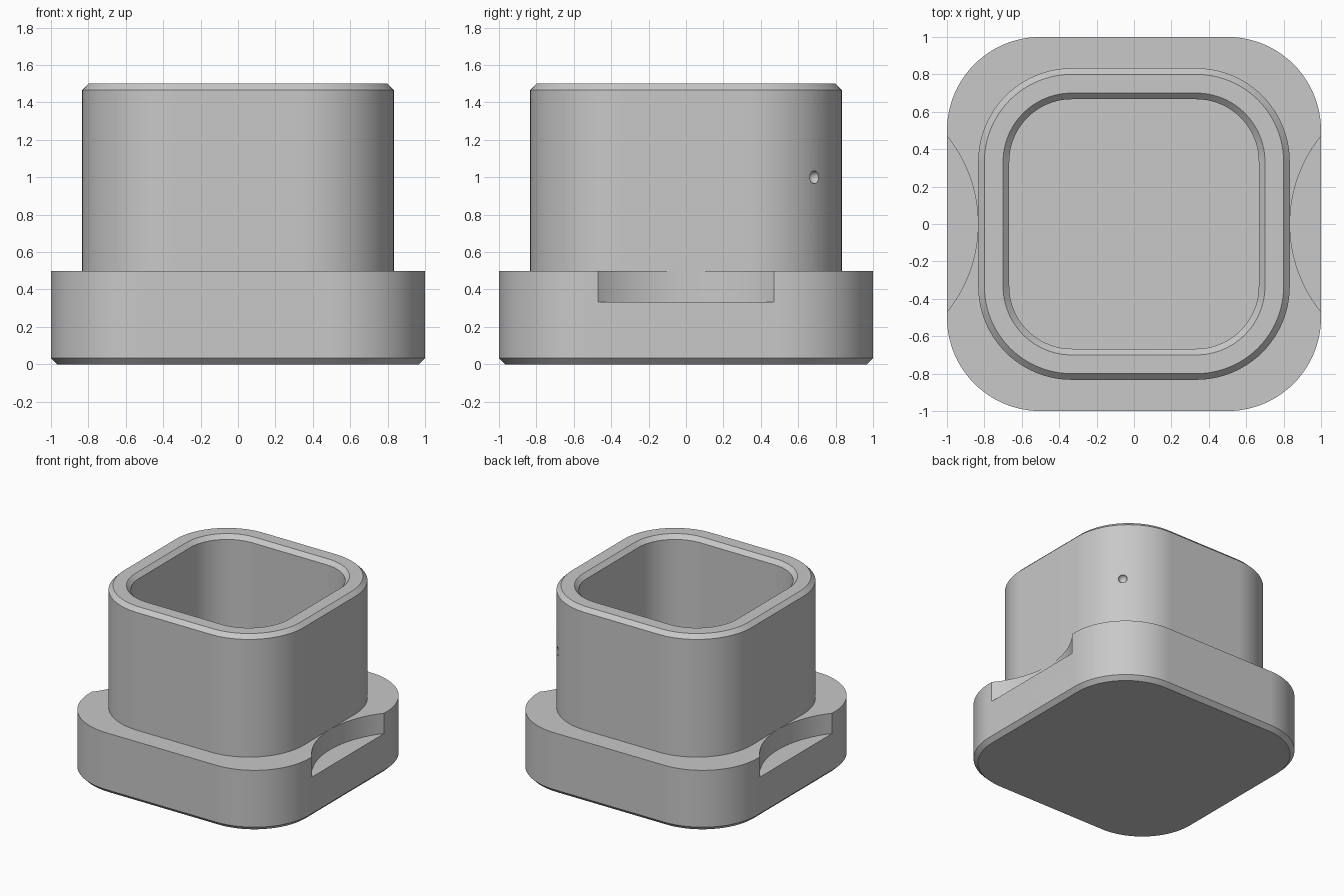
import bpy, bmesh, math
from mathutils import Matrix

cube = bpy.data.objects.get("Cube")
if cube:
    bpy.data.objects.remove(cube, do_unlink=True)

BASE, TOWER, CAVITY = 1.0, 0.833, 0.667   # half widths
CHAMFER = 0.033
BASE_TOP, TOP, FLOOR = 0.5, 1.5, 0.167
ARC = 24                                  # segments per rounded corner

grey = bpy.data.materials.new("plain grey")
grey.use_nodes = True
color = (0.58, 0.58, 0.58, 1)
grey.diffuse_color = color
grey.node_tree.nodes["Principled BSDF"].inputs["Base Color"].default_value = color


def make_object(name, bm):
    bmesh.ops.recalc_face_normals(bm, faces=bm.faces)
    mesh = bpy.data.meshes.new(name)
    bm.to_mesh(mesh)
    bm.free()
    mesh.materials.append(grey)
    obj = bpy.data.objects.new(name, mesh)
    bpy.context.collection.objects.link(obj)
    return obj


def rounded_ring(bm, half, center, z):
    """Rounded square whose corner arcs are centred at +-center."""
    ring = []
    radius = half - center
    for corner in range(4):
        mid = math.pi / 4 + corner * math.pi / 2
        cx = math.copysign(center, math.cos(mid))
        cy = math.copysign(center, math.sin(mid))
        for i in range(ARC + 1):
            a = corner * math.pi / 2 + i / ARC * math.pi / 2
            ring.append(bm.verts.new((cx + radius * math.cos(a), cy + radius * math.sin(a), z)))
    return ring


# Box shell: outside from the bottom up, then down into the cavity
profile = [
    (BASE - CHAMFER, 0.5, 0), (BASE, 0.5, CHAMFER), (BASE, 0.5, BASE_TOP),
    (TOWER, 0.333, BASE_TOP), (TOWER, 0.333, TOP - CHAMFER), (TOWER - CHAMFER, 0.333, TOP),
    (CAVITY + CHAMFER, 0.333, TOP), (CAVITY, 0.333, TOP - CHAMFER), (CAVITY, 0.333, FLOOR),
]
bm = bmesh.new()
rings = [rounded_ring(bm, *p) for p in profile]
for low, high in zip(rings, rings[1:]):
    for i in range(len(low)):
        j = (i + 1) % len(low)
        bm.faces.new((low[i], low[j], high[j], high[i]))
bm.faces.new(rings[0][::-1])
bm.faces.new(rings[-1])
box = make_object("box_with_wide_base", bm)

# Finger notch cutters on both sides
cutters = []
for side, name in ((1, "left"), (-1, "right")):
    bm = bmesh.new()
    bmesh.ops.create_cone(bm, cap_ends=True, segments=144, radius1=0.749, radius2=0.749,
                          depth=0.4, matrix=Matrix.Translation((side * 1.583, 0, 0.533)))
    cutters.append(make_object(name + "_notch_cutter", bm))

# Round dimple cutter on the back left corner
bm = bmesh.new()
d = 0.333 + 0.5 * math.sqrt(0.5)
bmesh.ops.create_uvsphere(bm, u_segments=32, v_segments=16, radius=0.034,
                          matrix=Matrix.Translation((d, d, 1.0)))
cutters.append(make_object("dimple_cutter", bm))

bpy.ops.object.select_all(action='DESELECT')
box.select_set(True)
bpy.context.view_layer.objects.active = box
for cutter in cutters:
    cutter.hide_render = True
    mod = box.modifiers.new(cutter.name, 'BOOLEAN')
    mod.operation = 'DIFFERENCE'
    mod.solver = 'EXACT'
    mod.object = cutter
    bpy.ops.object.modifier_apply(modifier=mod.name)
    bpy.data.objects.remove(cutter, do_unlink=True)

# Smooth corners, crisp chamfers
bpy.ops.object.shade_smooth_by_angle(angle=math.radians(30))
weighted = box.modifiers.new("weighted_normals", 'WEIGHTED_NORMAL')
weighted.keep_sharp = True
